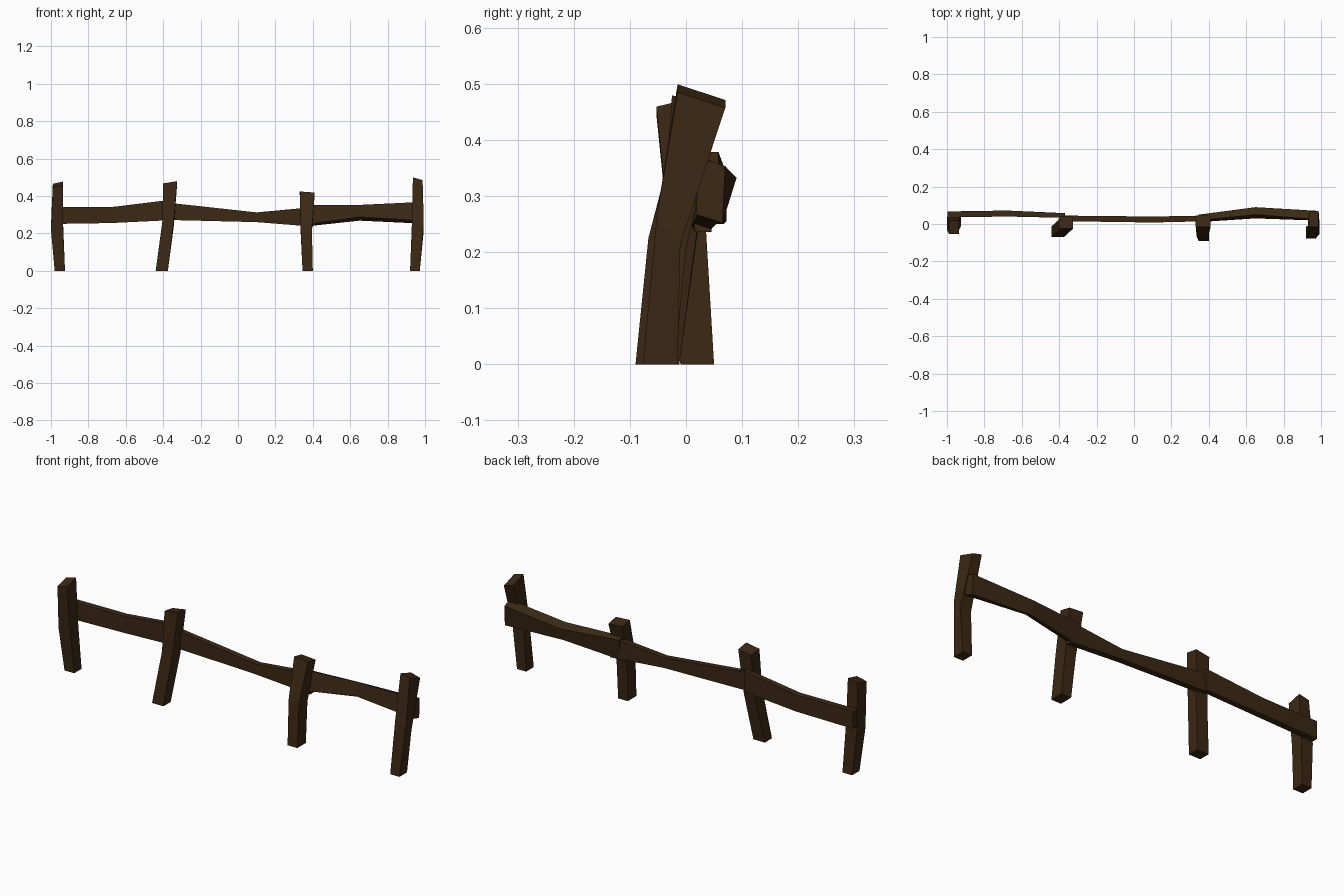
import bpy, bmesh

wood = bpy.data.materials.new("dark_brown_wood")
wood.diffuse_color = (0.043, 0.021, 0.007, 1)


def loft(name, rings):
    """Skin a list of four-cornered rings into a closed beam."""
    bm = bmesh.new()
    vs = [[bm.verts.new(p) for p in r] for r in rings]
    for a, b in zip(vs, vs[1:]):
        for i in range(4):
            j = (i + 1) % 4
            bm.faces.new((a[i], a[j], b[j], b[i]))
    bm.faces.new(vs[0][::-1])
    bm.faces.new(vs[-1])
    bmesh.ops.recalc_face_normals(bm, faces=bm.faces)
    me = bpy.data.meshes.new(name)
    bm.to_mesh(me)
    bm.free()
    me.materials.append(wood)
    ob = bpy.data.objects.new(name, me)
    bpy.context.collection.objects.link(ob)


def post_ring(x0, x1, y0, y1, z, rise_x=0, rise_y=0):
    """Horizontal section; rise = height gained from left to right / front to back."""
    return [(x, y, z + rise_x * sx / 2 + rise_y * sy / 2)
            for x, y, sx, sy in ((x0, y0, -1, -1), (x1, y0, 1, -1),
                                 (x1, y1, 1, 1), (x0, y1, -1, 1))]


def rail_ring(x, y0, y1, z0, z1, lean=0, tilt=0):
    """Upright section; lean moves the top back, tilt raises the front."""
    return [(x, y0, z0 + tilt), (x, y1 - lean, z0),
            (x, y1, z1 - tilt), (x, y0 + lean, z1)]


# Crooked posts: foot, bend, top
posts = [
    [(-0.98, -0.925, -0.01, 0.05, 0), (-1.0, -0.935, -0.03, 0.035, 0.235, 0.01, 0.02),
     (-0.99, -0.935, -0.053, 0.02, 0.462, 0.012, 0.018)],
    [(-0.44, -0.375, -0.07, -0.012, 0), (-0.405, -0.343, -0.04, 0.02, 0.25, 0.01, -0.03),
     (-0.40, -0.325, -0.025, 0.04, 0.468, 0.012, -0.01)],
    [(0.345, 0.40, -0.09, -0.02, 0), (0.335, 0.395, -0.067, 0.0, 0.215, 0, -0.02),
     (0.33, 0.41, -0.015, 0.045, 0.415, -0.006, -0.012)],
    [(0.92, 0.972, -0.077, -0.015, 0), (0.93, 0.993, -0.052, -0.01, 0.24, 0, -0.05),
     (0.935, 0.987, -0.015, 0.07, 0.478, -0.014, -0.028)],
]
for i, rings in enumerate(posts):
    loft(f"post_{i + 1}", [post_ring(*r) for r in rings])

# Warped rails fixed behind the posts
rails = [
    [(-0.998, 0.035, 0.067, 0.25, 0.34), (-0.68, 0.04, 0.072, 0.255, 0.34),
     (-0.37, 0.033, 0.058, 0.27, 0.378)],
    [(-0.385, 0.015, 0.045, 0.272, 0.365), (0.1, 0.008, 0.04, 0.26, 0.312),
     (0.40, 0.015, 0.045, 0.236, 0.34)],
    [(0.345, 0.01, 0.05, 0.235, 0.35, 0.01, 0.01), (0.65, 0.03, 0.09, 0.268, 0.352, 0.02, 0.02),
     (0.985, 0.018, 0.07, 0.252, 0.368, 0.005, 0.015)],
]
for i, rings in enumerate(rails):
    loft(f"rail_{i + 1}", [rail_ring(*r) for r in rings])
